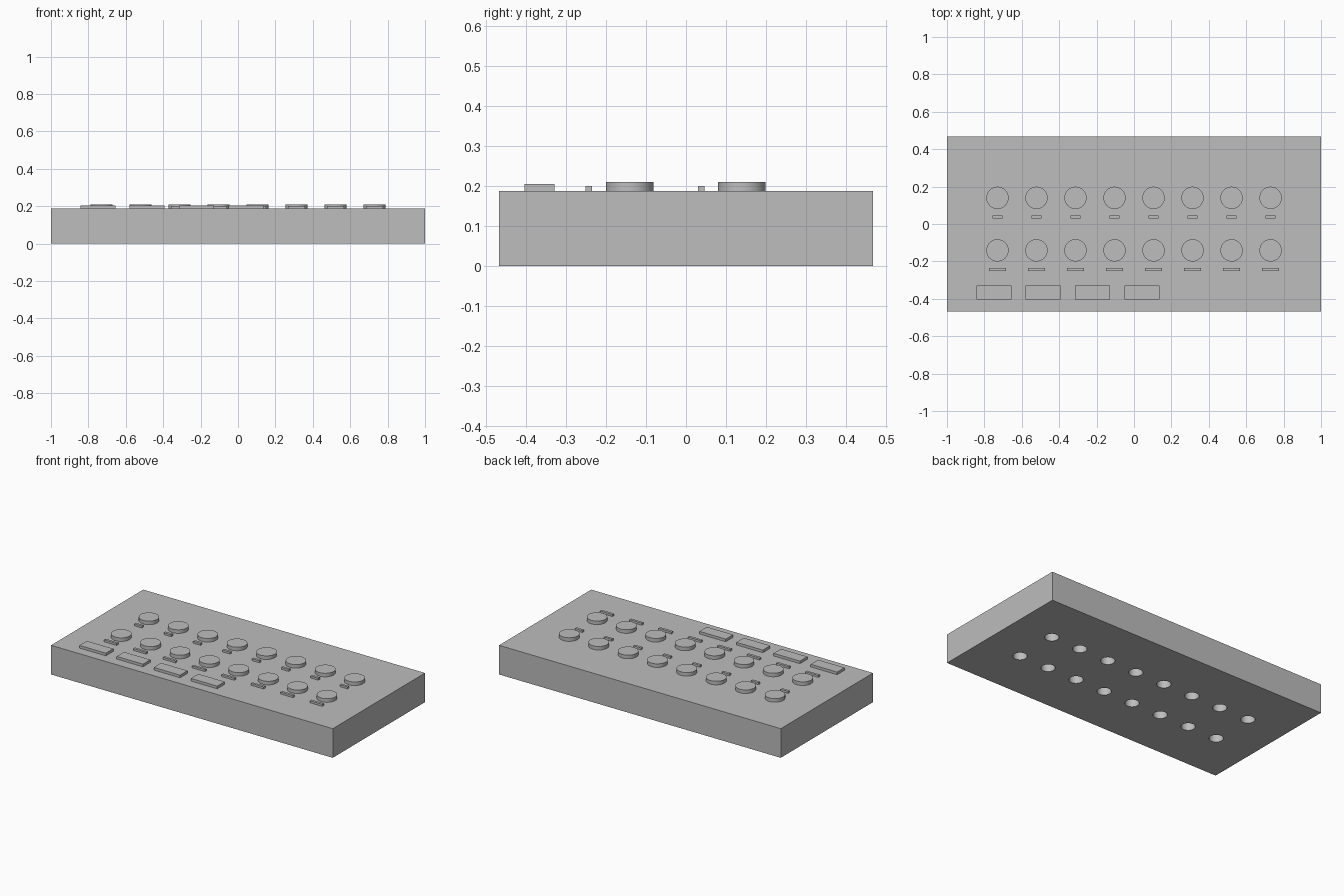
import bpy

cube = bpy.data.objects.get("Cube")
if cube:
    bpy.data.objects.remove(cube, do_unlink=True)

# Single flat colour
grey = bpy.data.materials.new("plain grey")
grey.use_nodes = True
colour = (0.51, 0.51, 0.51, 1)
grey.diffuse_color = colour
grey.node_tree.nodes["Principled BSDF"].inputs["Base Color"].default_value = colour

TOP = 0.187                                   # height of the panel surface
COLUMNS = [-0.73 + 0.2086 * i for i in range(8)]
ROWS = [(0.14, "back"), (-0.141, "front")]


def finish(obj, name):
    obj.name = obj.data.name = name
    obj.data.materials.clear()
    obj.data.materials.append(grey)
    return obj


def box(name, x, y, z0, z1, width, depth):
    bpy.ops.mesh.primitive_cube_add(size=1, location=(x, y, (z0 + z1) / 2))
    obj = bpy.context.object
    obj.scale = (width, depth, z1 - z0)
    bpy.ops.object.transform_apply(location=False, rotation=False, scale=True)
    return finish(obj, name)


def cylinder(name, x, y, z0, z1, radius):
    bpy.ops.mesh.primitive_cylinder_add(vertices=48, radius=radius, depth=z1 - z0,
                                        location=(x, y, (z0 + z1) / 2))
    bpy.ops.object.shade_smooth_by_angle()
    return finish(bpy.context.object, name)


# Case, drilled from below under every knob
case = box("case", 0, 0, 0, TOP, 2, 0.935)
cutters = [cylinder("shaft_cutter", x, y, -0.1, 0.3, 0.041)
           for y, _ in ROWS for x in COLUMNS]
bpy.ops.object.select_all(action='DESELECT')
for cutter in cutters:
    cutter.select_set(True)
bpy.context.view_layer.objects.active = cutters[0]
bpy.ops.object.join()
drill = bpy.context.object
drill.hide_render = True

holes = case.modifiers.new("shaft holes", 'BOOLEAN')
holes.operation = 'DIFFERENCE'
holes.solver = 'EXACT'
holes.object = drill
bpy.ops.object.select_all(action='DESELECT')
case.select_set(True)
bpy.context.view_layer.objects.active = case
bpy.ops.object.modifier_apply(modifier=holes.name)
bpy.data.objects.remove(drill, do_unlink=True)
bpy.ops.object.shade_smooth_by_angle()

# Two rows of round knobs, each with an indicator bar in front
for y, row in ROWS:
    bar_y, bar_width = (0.038, 0.053) if row == "back" else (-0.243, 0.09)
    for i, x in enumerate(COLUMNS, 1):
        cylinder(f"{row}_knob_{i}", x, y, TOP, 0.21, 0.0595)
        box(f"{row}_indicator_{i}", x, bar_y, TOP, 0.2, bar_width, 0.016)

# Rectangular push buttons along the front edge
for i in range(4):
    box(f"push_button_{i + 1}", -0.749 + 0.2635 * i, -0.366, TOP, 0.204, 0.187, 0.075)
